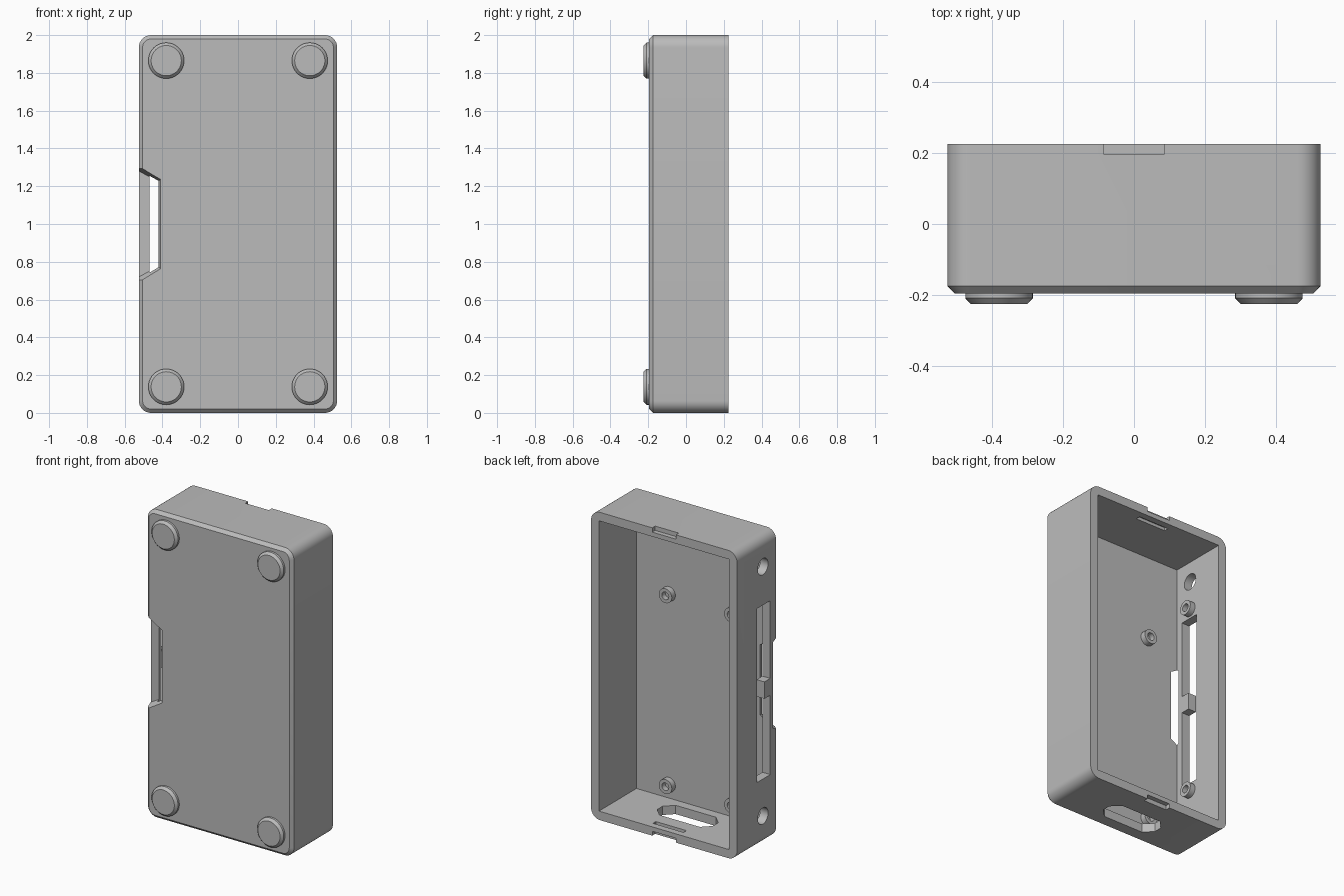
import bpy, bmesh, math
from mathutils import Vector

cube = bpy.data.objects.get("Cube")
if cube:
    bpy.data.objects.remove(cube)

grey = bpy.data.materials.new("plain_grey")
grey.use_nodes = True
grey.diffuse_color = (0.5, 0.5, 0.5, 1)
grey.node_tree.nodes["Principled BSDF"].inputs["Base Color"].default_value = (0.5, 0.5, 0.5, 1)

HALF_W, BACK, FRONT = 0.525, 0.225, -0.195
WALL, FLOOR_Y = 0.057, -0.16


def loft(name, rings):
    """Closed solid through rings of equal point count, capped at both ends."""
    bm = bmesh.new()
    loops = [[bm.verts.new(p) for p in ring] for ring in rings]
    for a, b in zip(loops, loops[1:]):
        for i in range(len(a)):
            j = (i + 1) % len(a)
            bm.faces.new((a[i], a[j], b[j], b[i]))
    bm.faces.new(loops[0])
    bm.faces.new(loops[-1])
    bmesh.ops.recalc_face_normals(bm, faces=bm.faces)
    mesh = bpy.data.meshes.new(name)
    bm.to_mesh(mesh)
    bm.free()
    mesh.materials.append(grey)
    obj = bpy.data.objects.new(name, mesh)
    bpy.context.collection.objects.link(obj)
    return obj


def activate(obj):
    bpy.ops.object.select_all(action='DESELECT')
    obj.select_set(True)
    bpy.context.view_layer.objects.active = obj


def smooth(obj):
    activate(obj)
    bpy.ops.object.shade_smooth_by_angle(angle=math.radians(30))


def rounded_outline(y, inset, radius=0.065, steps=8):
    """Rounded rectangle in the xz plane."""
    pts = []
    r = radius - inset
    for k, (sx, sz) in enumerate([(1, 1), (-1, 1), (-1, -1), (1, -1)]):
        for i in range(steps + 1):
            a = math.pi / 2 * (k + i / steps)
            pts.append((sx * (HALF_W - radius) + r * math.cos(a), y,
                        1 + sz * (1 - radius) + r * math.sin(a)))
    return pts


def box(name, lo, hi):
    (x0, y0, z0), (x1, y1, z1) = lo, hi
    return loft(name, [[(x0, y, z0), (x1, y, z0), (x1, y, z1), (x0, y, z1)] for y in (y0, y1)])


def turned(name, centre, axis, profile, segments=32):
    """Round part along the x or y axis from (distance, radius) pairs."""
    rings = []
    for d, r in profile:
        ring = []
        for i in range(segments):
            a = math.tau * i / segments
            u, v = r * math.cos(a), r * math.sin(a)
            ring.append(Vector(centre) + Vector((d, u, v) if axis == 'x' else (u, d, v)))
        rings.append(ring)
    return loft(name, rings)


def cut(target, cutter):
    cutter.hide_render = True
    mod = target.modifiers.new("cut", 'BOOLEAN')
    mod.operation = 'DIFFERENCE'
    mod.solver = 'EXACT'
    mod.object = cutter
    activate(target)
    bpy.ops.object.modifier_apply(modifier=mod.name)
    bpy.data.objects.remove(cutter)


# Case shell: rounded block with a chamfered front, hollow from the back
case = loft("case_shell", [rounded_outline(BACK, 0), rounded_outline(FRONT + 0.02, 0),
                           rounded_outline(FRONT, 0.02)])
cut(case, box("cavity", (WALL - HALF_W, FLOOR_Y, WALL), (HALF_W - WALL, 0.3, 2 - WALL)))

# Long side port with a tab left standing in its middle
port = [(-0.115, 0.43), (0.02, 0.43), (0.02, 1.56), (-0.115, 1.56),
        (-0.115, 1.055), (-0.055, 1.055), (-0.055, 0.945), (-0.115, 0.945)]
cut(case, loft("side_port", [[(x, y, z) for y, z in port] for x in (-0.6, -0.45)]))

# Round side holes
for z in (0.19, 1.81):
    cut(case, turned("side_hole", (-0.5, -0.04, z), 'x', [(-0.1, 0.053), (0.08, 0.053)]))


# Tapered card pocket on the front edge, breaking through the front wall
def pocket_ring(y, x_in, near, far):
    return [(x_in, y, 1 - near), (x_in, y, 1 + near), (-0.56, y, 1 + far), (-0.56, y, 1 - far)]


cut(case, loft("card_pocket", [pocket_ring(-0.21, -0.405, 0.24, 0.335),
                               pocket_ring(-0.145, -0.425, 0.225, 0.3)]))

# Plug opening with clipped corners in the bottom wall
w, y0, y1, c = 0.2, -0.1, 0.065, 0.055
plug = [(-w, y0 + c), (-w + c, y0), (w - c, y0), (w, y0 + c),
        (w, y1 - c), (w - c, y1), (-w + c, y1), (-w, y1 - c)]
cut(case, loft("plug_opening", [[(x, y, z) for x, y in plug] for z in (-0.1, 0.1)]))

# Rim notches and lid catch grooves, top and bottom
for s in (-1, 1):
    def span(a, b):
        return sorted((1 + s * a, 1 + s * b))
    lo, hi = span(0.972, 1.1)
    cut(case, box("rim_notch", (-0.085, 0.195, lo), (0.085, 0.3, hi)))
    lo, hi = span(0.9, 0.963)
    cut(case, box("catch_groove", (-0.11, 0.152, lo), (0.11, 0.182, hi)))
smooth(case)

# Feet
for x, side in ((-0.38, "right"), (0.38, "left")):
    for z, level in ((0.138, "lower"), (1.865, "upper")):
        smooth(turned(f"foot_{level}_{side}", (x, FRONT, z), 'y',
                      [(0.005, 0.095), (-0.014, 0.095), (-0.03, 0.08)], 40))

# Hollow standoffs on the front wall and on the port wall
post = [(-0.005, 0.047), (0.037, 0.047), (0.037, 0.025), (0.002, 0.025)]
for x in (-0.235, 0.235):
    for z in (0.145, 1.385):
        smooth(turned("board_standoff", (x, FLOOR_Y, z), 'y', post, 24))
for z in (0.375, 1.62):
    smooth(turned("port_standoff", (WALL - HALF_W, -0.04, z), 'x', post, 24))
